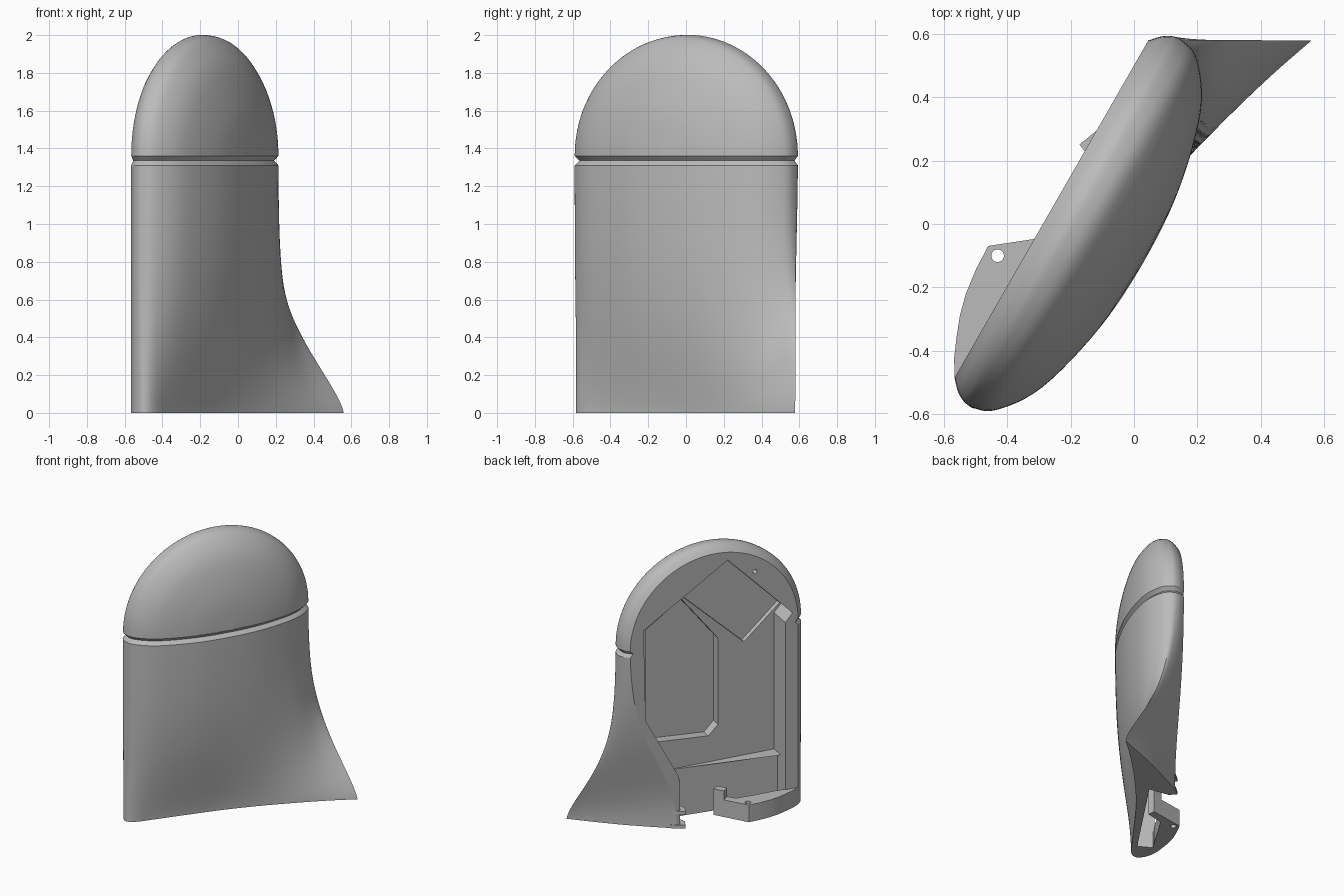
import bpy, bmesh, math
from mathutils import Vector

cube = bpy.data.objects.get("Cube")
if cube:
    bpy.data.objects.remove(cube, do_unlink=True)

grey = bpy.data.materials.new("plain grey")
grey.use_nodes = True
grey.diffuse_color = (0.5, 0.5, 0.5, 1)
grey.node_tree.nodes["Principled BSDF"].inputs["Base Color"].default_value = (0.5, 0.5, 0.5, 1)

# The shell is turned 60 degrees: s runs along its flat back, t points out of its curved face
U, N, ORIGIN = Vector((0.498, 0.867, 0)), Vector((0.867, -0.498, 0)), Vector((-0.26, 0.047, 0))
SEAM = 1.36


def place(s, t, z):
    return ORIGIN + U * s + N * t + Vector((0, 0, z))


def loft(name, rings):
    """Skin a row of closed rings of (s, t, z) points and cap both ends."""
    bm = bmesh.new()
    rows = [[bm.verts.new(place(*p)) for p in ring] for ring in rings]
    n = len(rows[0])
    for a, b in zip(rows, rows[1:]):
        for i in range(n):
            j = (i + 1) % n
            bm.faces.new((a[i], a[j], b[j], b[i]))
    bm.faces.new(rows[0])
    bm.faces.new(rows[-1])
    bmesh.ops.remove_doubles(bm, verts=bm.verts[:], dist=0.0002)
    bmesh.ops.recalc_face_normals(bm, faces=bm.faces[:])
    mesh = bpy.data.meshes.new(name)
    bm.to_mesh(mesh)
    bm.free()
    mesh.materials.append(grey)
    obj = bpy.data.objects.new(name, mesh)
    bpy.context.collection.objects.link(obj)
    return obj


def plate(name, outline, z0, z1):
    return loft(name, [[(s, t, z) for s, t in outline] for z in (z0, z1)])


def recess(name, outline, depth, slope=0):
    """Cutter that sinks an (s, z) outline into the back."""
    return loft(name, [[(s, -0.2, z) for s, z in outline],
                       [(s, depth + slope * s, z) for s, z in outline]])


def circle(x, y, r, n=20):
    return [(x + r * math.cos(2 * math.pi * i / n), y + r * math.sin(2 * math.pi * i / n)) for i in range(n)]


def cut(obj, cutters):
    bpy.context.view_layer.objects.active = obj
    for c in cutters:
        mod = obj.modifiers.new("cut", 'BOOLEAN')
        mod.operation, mod.solver, mod.object = 'DIFFERENCE', 'EXACT', c
        bpy.ops.object.modifier_apply(modifier=mod.name)


def open_seam(obj):
    """Remove the hidden cap where dome and body meet."""
    bm = bmesh.new()
    bm.from_mesh(obj.data)
    caps = [f for f in bm.faces if all(abs(v.co.z - SEAM) < 0.0005 for v in f.verts)]
    bmesh.ops.delete(bm, geom=caps, context='FACES')
    bm.to_mesh(obj.data)
    bm.free()


def smooth(obj, angle):
    bpy.ops.object.select_all(action='DESELECT')
    obj.select_set(True)
    bpy.context.view_layer.objects.active = obj
    bpy.ops.object.shade_smooth_by_angle(angle=math.radians(angle))


def spline(points, steps=6):
    """Smooth curve through the points."""
    p = [Vector(q) for q in points]
    p = [p[0]] + p + [p[-1]]
    out = []
    for i in range(1, len(p) - 2):
        a, b, c, d = p[i - 1:i + 3]
        for k in range(steps):
            f = k / steps
            out.append(0.5 * (2 * b + (c - a) * f + (2 * a - 5 * b + 4 * c - d) * f * f
                              + (3 * b - a - 3 * c + d) * f ** 3))
    return out + [p[-1]]


# Cross-sections: rounded at the shoulder, flared toe at the foot
half = [(0, 0.335), (0.25, 0.318), (0.5, 0.255), (0.635, 0.165), (0.666, 0.09), (0.652, 0.04), (0.613, 0)]
shoulder = [(-s, t) for s, t in reversed(half[1:])] + half
foot_front = [(-0.613, 0), (-0.655, 0.05), (-0.665, 0.105), (-0.61, 0.143), (-0.47, 0.162), (-0.25, 0.188),
              (0, 0.22), (0.25, 0.268), (0.5, 0.33), (0.7, 0.388), (0.869, 0.446)]
foot_back = [(0.869, 0.446), (0.58, 0.21), (0.275, 0)]
# The toe is a sharp corner where two curves meet
upper = spline(shoulder)
front = spline(foot_front)
foot = front + spline(foot_back)[1:]
toe, last = len(front) - 1, len(foot) - 1

# Body: shoulder section melts into the foot section, fastest along the back edge
rings = []
for i in range(41):
    z = 1.31 * (i / 40) ** 1.2
    w = math.exp(-(z / 0.5) ** 1.4) * (1 - (z / 1.31) ** 3)
    ring = []
    for k, (a, b) in enumerate(zip(upper, foot)):
        back = max(0, (k - toe) / (last - toe))
        p = a.lerp(b, 1 - (1 - w) ** (1 + 1.1 * back))
        ring.append((p.x, max(p.y, 0), z))
    rings.append(ring)
# V groove round the shoulder
rings.append([(p.x * 0.965, max(p.y, 0) * 0.93, 1.335) for p in upper])
rings.append([(p.x, max(p.y, 0), SEAM) for p in upper])
body = loft("body_shell", rings)

# Dome: half turn of the shoulder profile
profile = [(p.x, max(p.y, 0)) for p in spline(half)] + [(0, 0)]
dome = loft("dome_shell", [[(r * math.cos(a), t, SEAM + 0.962 * r * math.sin(a)) for r, t in profile]
                           for a in [math.pi * i / 56 for i in range(57)]])

# Recesses in the back
pocket = [(0.515, 1.49), (-0.1, 1.885), (-0.574, 1.405), (-0.52, 1.345), (-0.52, 0.35), (0.255, 0.35),
          (0.26, 0.38), (0.5, 0.83)]
sole = [(-0.52, 0.37), (-0.52, -0.1), (0.25, -0.1), (0.25, 0.37)]
window = [(0.34, 0.57), (-0.04, 0.54), (-0.11, 0.61), (-0.11, 1.24), (0.16, 1.58), (0.42, 1.4), (0.42, 0.74)]
diamond = [(-0.1, 1.87), (0.2, 1.64), (-0.3, 1.175), (-0.56, 1.41)]
cutters = [recess("pocket_cutter", pocket, 0.175), recess("sole_cutter", sole, 0.155, 0.07),
           recess("window_cutter", window, 0.245), recess("diamond_cutter", diamond, 0.21),
           recess("pin_cutter", circle(-0.3, 1.76, 0.015), 0.1)]
cut(body, cutters[:4])
cut(dome, [cutters[0]] + cutters[2:])
open_seam(body)
open_seam(dome)

# Bracket at the heel with a bolt hole, and its raised inner end
heel = [(-0.613, 0), (-0.56, -0.032), (-0.502, -0.057), (-0.435, -0.083), (-0.366, -0.101), (-0.28, -0.112),
        (-0.2, -0.115), (-0.037, 0.09), (-0.08, 0.12), (-0.17, 0.02), (-0.3, 0.015), (-0.45, 0.015)]
bracket = plate("heel_bracket", heel, 0, 0.125)
boss = plate("bracket_boss", [(-0.085, 0.03), (-0.037, 0.09), (-0.08, 0.12), (-0.125, 0.065)], 0.1, 0.19)
hole = plate("bolt_cutter", circle(-0.212, -0.074, 0.02), -0.1, 0.3)
cut(bracket, [hole])

# Two thin pointed lugs beside the toe
parts = [body, dome, bracket, boss]
for name, z in (("lower_toe_lug", 0), ("upper_toe_lug", 0.1)):
    parts.append(plate(name, [(0.22, -0.025), (0.285, 0), (0.42, 0.12), (0.25, 0.17), (0.2, 0.03)], z, z + 0.025))

for c in cutters + [hole]:
    bpy.data.objects.remove(c, do_unlink=True)
for obj in parts:
    smooth(obj, 28)
